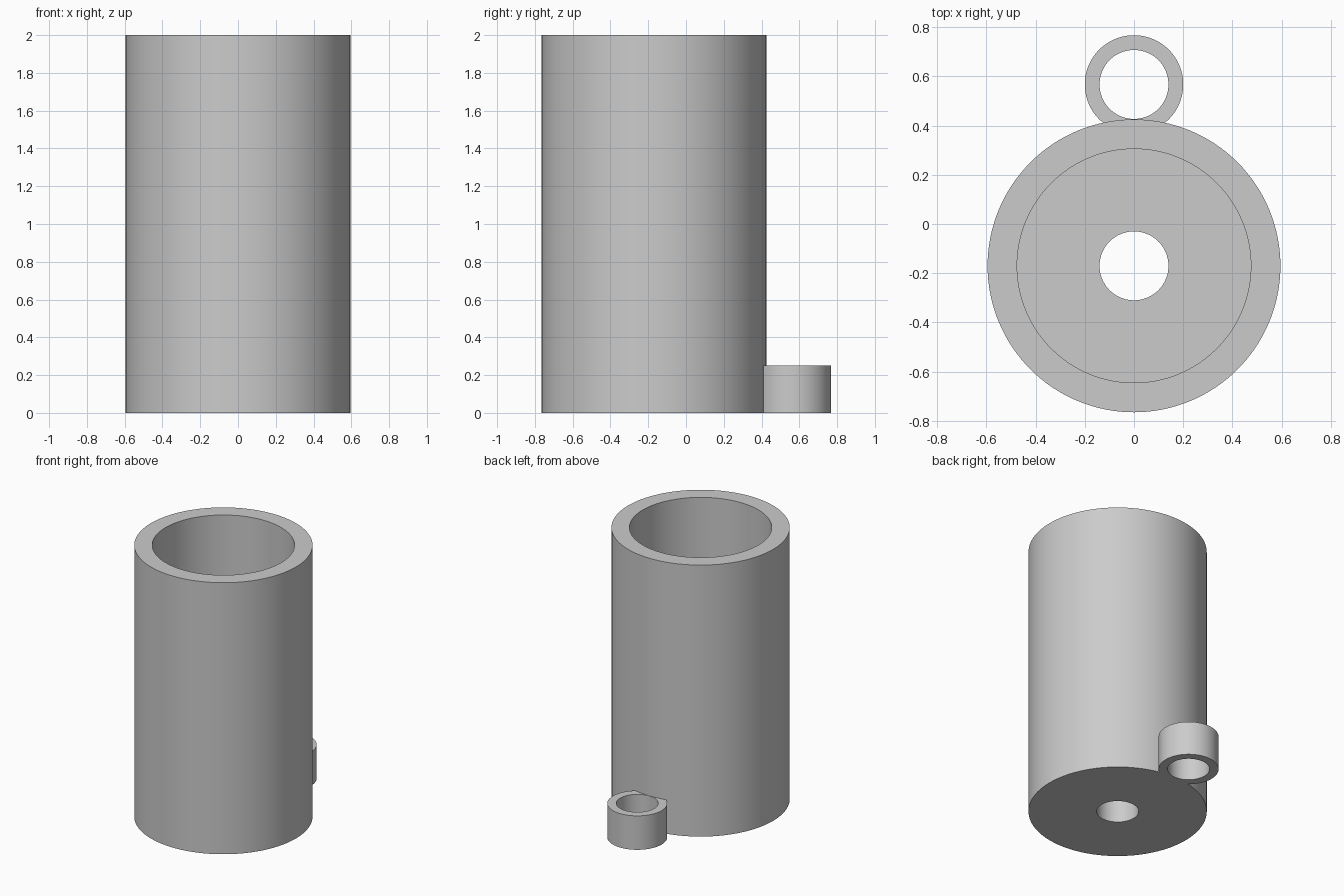
import bpy
import math

if "Cube" in bpy.data.objects:
    bpy.data.objects.remove(bpy.data.objects["Cube"], do_unlink=True)

CUP_Y, CUP_R, BORE_R = -0.17, 0.595, 0.475
RING_Y, RING_R = 0.567, 0.2
HOLE_R = 0.14
HEIGHT, BASE_H = 2.0, 0.25

grey = bpy.data.materials.new("plain grey")
grey.use_nodes = True
grey.diffuse_color = (0.6, 0.6, 0.6, 1)
grey.node_tree.nodes["Principled BSDF"].inputs["Base Color"].default_value = (0.6, 0.6, 0.6, 1)


def cylinder(name, radius, y, bottom, top, sides=128):
    bpy.ops.mesh.primitive_cylinder_add(
        vertices=sides, radius=radius, depth=top - bottom,
        location=(0, y, (bottom + top) / 2))
    obj = bpy.context.object
    obj.name = name
    obj.data.materials.append(grey)
    return obj


def combine(target, tool, operation):
    mod = target.modifiers.new(tool.name, 'BOOLEAN')
    mod.operation = operation
    mod.solver = 'EXACT'
    mod.object = tool
    bpy.context.view_layer.objects.active = target
    bpy.ops.object.modifier_apply(modifier=mod.name)
    bpy.data.objects.remove(tool, do_unlink=True)


# Tall holder body with the low side ring fused to its back
holder = cylinder("holder", CUP_R, CUP_Y, 0, HEIGHT)
combine(holder, cylinder("side_ring", RING_R, RING_Y, 0, BASE_H), 'UNION')

# Wide bore above the floor, drain hole through it, and the ring opening
combine(holder, cylinder("bore", BORE_R, CUP_Y, BASE_H, HEIGHT + 0.1), 'DIFFERENCE')
combine(holder, cylinder("drain_hole", HOLE_R, CUP_Y, -0.1, BASE_H + 0.1), 'DIFFERENCE')
combine(holder, cylinder("ring_opening", HOLE_R, RING_Y, -0.1, BASE_H + 0.1), 'DIFFERENCE')

# Smooth curved walls, crisp rims
bpy.ops.object.select_all(action='DESELECT')
holder.select_set(True)
bpy.context.view_layer.objects.active = holder
bpy.ops.object.shade_smooth_by_angle(angle=math.radians(30))
